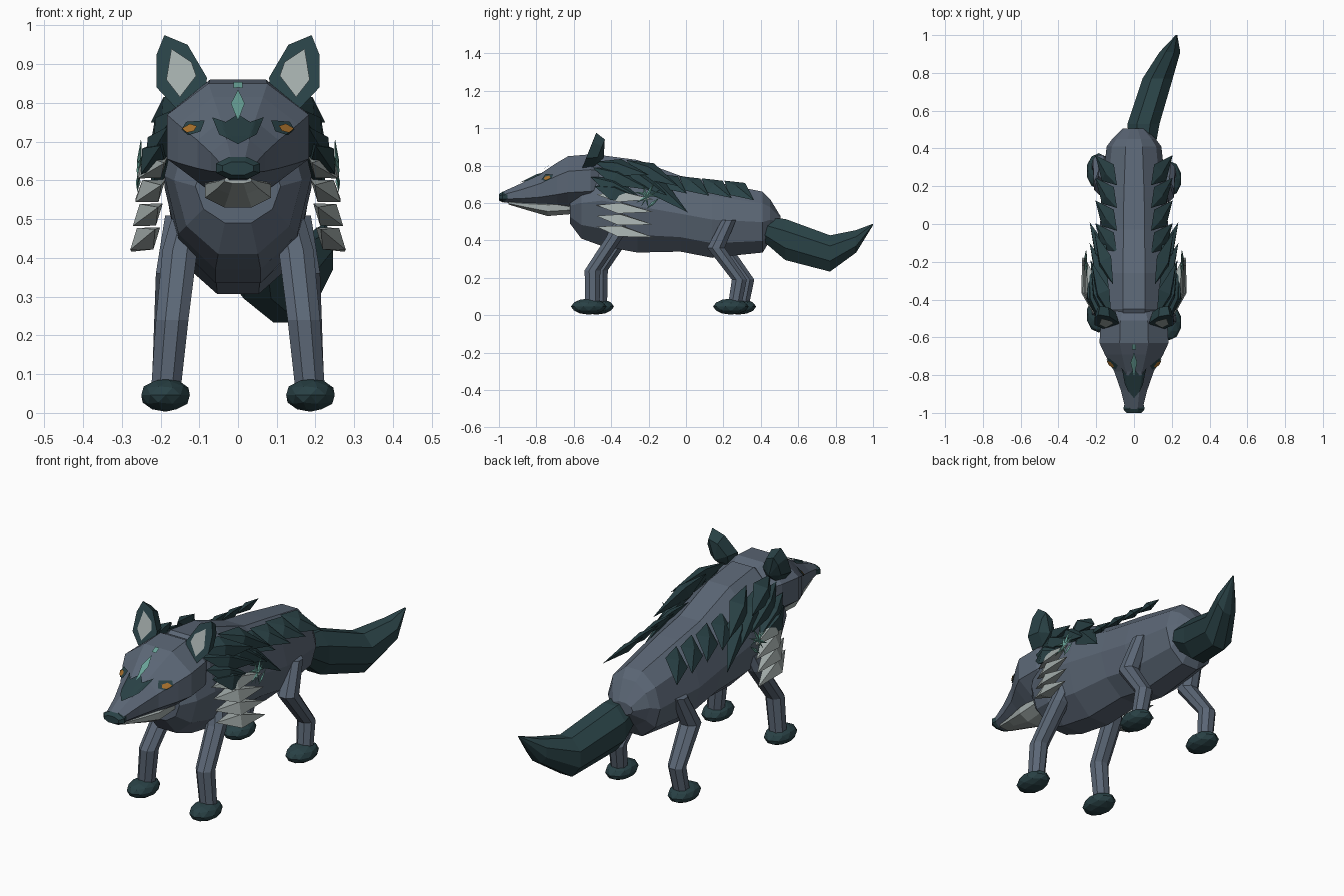
import bpy, bmesh
from math import sin, cos, pi
from mathutils import Vector as V

cube = bpy.data.objects.get("Cube")
if cube:
    bpy.data.objects.remove(cube)


def material(name, rgb):
    m = bpy.data.materials.new(name)
    m.use_nodes = True
    m.diffuse_color = (*rgb, 1)
    m.node_tree.nodes["Principled BSDF"].inputs["Base Color"].default_value = (*rgb, 1)
    return m


FUR = material("slate fur", (0.105, 0.135, 0.18))
DARK = material("dark teal fur", (0.022, 0.053, 0.06))
PALE = material("pale grey fur", (0.36, 0.41, 0.40))
TEAL = material("teal marking", (0.14, 0.36, 0.31))
AMBER = material("amber eye", (0.38, 0.16, 0.025))


def finish(name, bm, mat, mirror=False, solid=True):
    if solid:
        bmesh.ops.recalc_face_normals(bm, faces=bm.faces)
    mesh = bpy.data.meshes.new(name)
    bm.to_mesh(mesh)
    bm.free()
    mesh.materials.append(mat)
    ob = bpy.data.objects.new(name, mesh)
    bpy.context.collection.objects.link(ob)
    if mirror:
        ob.modifiers.new("both sides", "MIRROR").use_mirror_merge = False
    return ob


def ring(centre, a, b, n, axis):
    """Flat-topped n-gon across the given axis, with half extents a and b."""
    b /= cos(pi / n)
    if n % 4 == 0:
        a /= cos(pi / n)
    pts = []
    for i in range(n):
        t = 2 * pi * (i + 0.5) / n + pi / 2
        off = (cos(t) * a, 0, sin(t) * b) if axis == "y" else (cos(t) * a, sin(t) * b, 0)
        pts.append(V(centre) + V(off))
    return pts


def loft(name, rings, mat):
    bm = bmesh.new()
    rows = [[bm.verts.new(p) for p in r] for r in rings]
    n = len(rows[0])
    for r, s in zip(rows, rows[1:]):
        for i in range(n):
            bm.faces.new((r[i], r[(i + 1) % n], s[(i + 1) % n], s[i]))
    bm.faces.new(rows[0])
    bm.faces.new(rows[-1])
    return finish(name, bm, mat)


def trunk(name, sections, mat, n):
    """Sections are y, top, bottom, half width."""
    return loft(name, [ring((0, y, (t + b) / 2), w, (t - b) / 2, n, "y")
                       for y, t, b, w in sections], mat)


def feathers(name, items, width, thick, normal, mat):
    """Four-sided pointed blades from base to tip, on both sides."""
    bm = bmesh.new()
    for base, tip in items:
        base, tip = V(base), V(tip)
        d = (tip - base).normalized()
        side = d.cross(V(normal)).normalized()
        up = side.cross(d)
        mid = base.lerp(tip, 0.42)
        belt = [bm.verts.new(mid + o) for o in (side * width / 2, up * thick / 2,
                                                -side * width / 2, -up * thick / 2)]
        ends = bm.verts.new(base), bm.verts.new(tip)
        for i in range(4):
            for e in ends:
                bm.faces.new((belt[i], belt[(i + 1) % 4], e))
    return finish(name, bm, mat, mirror=True)


# Body, head and lower jaw
trunk("body", [(-.62, .68, .49, .11), (-.56, .79, .41, .165), (-.45, .855, .37, .19),
               (-.26, .83, .335, .19), (-.03, .745, .34, .18), (.14, .715, .307, .175),
               (.41, .66, .335, .145), (.45, .62, .40, .115), (.505, .53, .47, .06)], FUR, 10)
head = trunk("head", [(-.44, .83, .62, .14), (-.51, .86, .58, .175), (-.63, .85, .575, .183),
                      (-.69, .815, .575, .155), (-.78, .755, .58, .105), (-.88, .705, .59, .07),
                      (-.98, .66, .605, .045)], FUR, 8)
trunk("lower_jaw", [(-.95, .61, .592, .035), (-.86, .61, .565, .055), (-.74, .615, .53, .085),
                    (-.62, .615, .54, .085), (-.54, .615, .565, .07)], PALE, 8)
trunk("nose", [(-1.0, .648, .614, .04), (-.98, .66, .603, .057), (-.95, .66, .608, .05)], DARK, 8)

# Bent tail
loft("tail", [ring((x, y, z), a, b, 8, "y") for x, y, z, a, b in (
    (.045, .42, .455, .07, .065), (.05, .53, .405, .085, .11), (.125, .77, .33, .08, .097),
    (.19, .91, .395, .055, .06), (.225, 1, .485, .004, .004))], DARK)

# Legs as (x, y, z, radius) paths, with faceted paws
FRONT = ((.13, -.33, .50, .042), (.15, -.36, .42, .045), (.17, -.48, .24, .042), (.187, -.48, .05, .038))
REAR = ((.15, .25, .51, .038), (.165, .18, .36, .047), (.178, .305, .19, .04), (.187, .28, .05, .036))
for side, s, shift in (("left", 1, -.02), ("right", -1, .02)):
    for part, path in (("front", FRONT), ("rear", REAR)):
        loft(f"{side}_{part}_leg", [ring((s * x, y + shift, z), r, r, 8, "z")
                                    for x, y, z, r in path], FUR)
        bm = bmesh.new()
        bmesh.ops.create_icosphere(bm, subdivisions=2, radius=1)
        for v in bm.verts:
            v.co = V((s * .187, path[-1][1] - .02 + shift, .046)) + V(
                (v.co.x * .066, v.co.y * .095, v.co.z * .043))
        finish(f"{side}_{part}_paw", bm, DARK)


# Ears with a bulging back and a pale inner plate
def ear_point(x, z, lift=0):
    return V((x, -.55 + (z - .8) * .4 - lift, z))


OUTLINE = ((.19, .975), (.13, .95), (.08, .865), (.09, .795), (.15, .775), (.21, .84), (.21, .925))
bm = bmesh.new()
rim = [bm.verts.new(ear_point(*p)) for p in OUTLINE]
bulge = [bm.verts.new(ear_point(.15 + (x - .15) * .75, .85 + (z - .85) * .72, -.06)) for x, z in OUTLINE]
back = bm.verts.new((.15, -.44, .84))
bm.faces.new(rim)
for i in range(len(rim)):
    bm.faces.new((rim[i], rim[i - 1], bulge[i - 1], bulge[i]))
    bm.faces.new((bulge[i], bulge[i - 1], back))
finish("ears", bm, DARK, mirror=True)

bm = bmesh.new()
bm.faces.new([bm.verts.new(ear_point(x, z, .006)) for x, z in (
    (.172, .94), (.12, .905), (.108, .87), (.15, .815), (.185, .86))])
finish("inner_ears", bm, PALE, mirror=True, solid=False)


# Painted face plates wrapped onto the head
def face_plate(name, outline, mat, lift, mirror=False):
    bm = bmesh.new()
    bm.faces.new([bm.verts.new((x, -1.2, z)) for x, z in outline])
    bm.normal_update()
    if bm.faces[:][0].normal.y > 0:
        bmesh.ops.reverse_faces(bm, faces=bm.faces)
    bmesh.ops.triangulate(bm, faces=bm.faces[:])
    bmesh.ops.subdivide_edges(bm, edges=bm.edges[:], cuts=5, use_grid_fill=True)
    ob = finish(name, bm, mat, mirror, solid=False)
    wrap = ob.modifiers.new("wrap", "SHRINKWRAP")
    wrap.target = head
    wrap.wrap_method = "PROJECT"
    wrap.wrap_mode = "ABOVE_SURFACE"
    wrap.use_project_y = True
    wrap.offset = lift


face_plate("brow_mask", ((-.064, .758), (-.03, .745), (0, .765), (.03, .745), (.064, .758),
                         (.045, .713), (0, .688), (-.045, .713)), DARK, .007)
face_plate("forehead_mark", ((0, .825), (.017, .79), (0, .745), (-.017, .79)), TEAL, .011)
face_plate("crown_mark", ((-.011, .847), (.011, .847), (.011, .832), (-.011, .832)), TEAL, .008)
face_plate("eye_rims", ((.142, .73), (.13, .749), (.083, .752), (.093, .724), (.125, .715)),
           DARK, .005, True)
face_plate("eyes", ((.138, .731), (.118, .742), (.1, .736), (.107, .724), (.125, .72)),
           AMBER, .009, True)

# Dark mane, back tufts and pale ruff
feathers("mane", [((.12, -.49, .82), (.225, -.2, .75)), ((.15, -.5, .79), (.23, -.19, .67)),
                  ((.18, -.51, .74), (.235, -.23, .62)), ((.13, -.38, .81), (.235, -.1, .64)),
                  ((.13, -.27, .78), (.235, .01, .55)), ((.11, -.32, .83), (.21, -.04, .69)),
                  ((.2, -.49, .69), (.24, -.24, .62))], .12, .075, (.8, 0, .6), DARK)
feathers("back_tufts", [((.09, y, .74 - .1 * y), (.205, y + .16, .635 - .1 * y))
                        for y in (.205, .085, -.035, -.155)], .125, .04, (.7, 0, .7), DARK)
feathers("ruff", [((.19 + .008 * k, -.48, .645 - .057 * k), (.26 + .005 * k, -.175, .62 - .068 * k))
                  for k in range(4)], .1, .07, (.6, 0, .8), PALE)

# Thin crossed shoulder marking
feathers("shoulder_mark", [((.25, -.28, .66), (.255, -.14, .63)), ((.25, -.17, .71), (.26, -.24, .58)),
                           ((.26, -.27, .6), (.25, -.14, .67)), ((.25, -.23, .7), (.26, -.2, .57)),
                           ((.26, -.21, .57), (.255, -.14, .63))], .018, .012, (1, 0, 0), TEAL)
